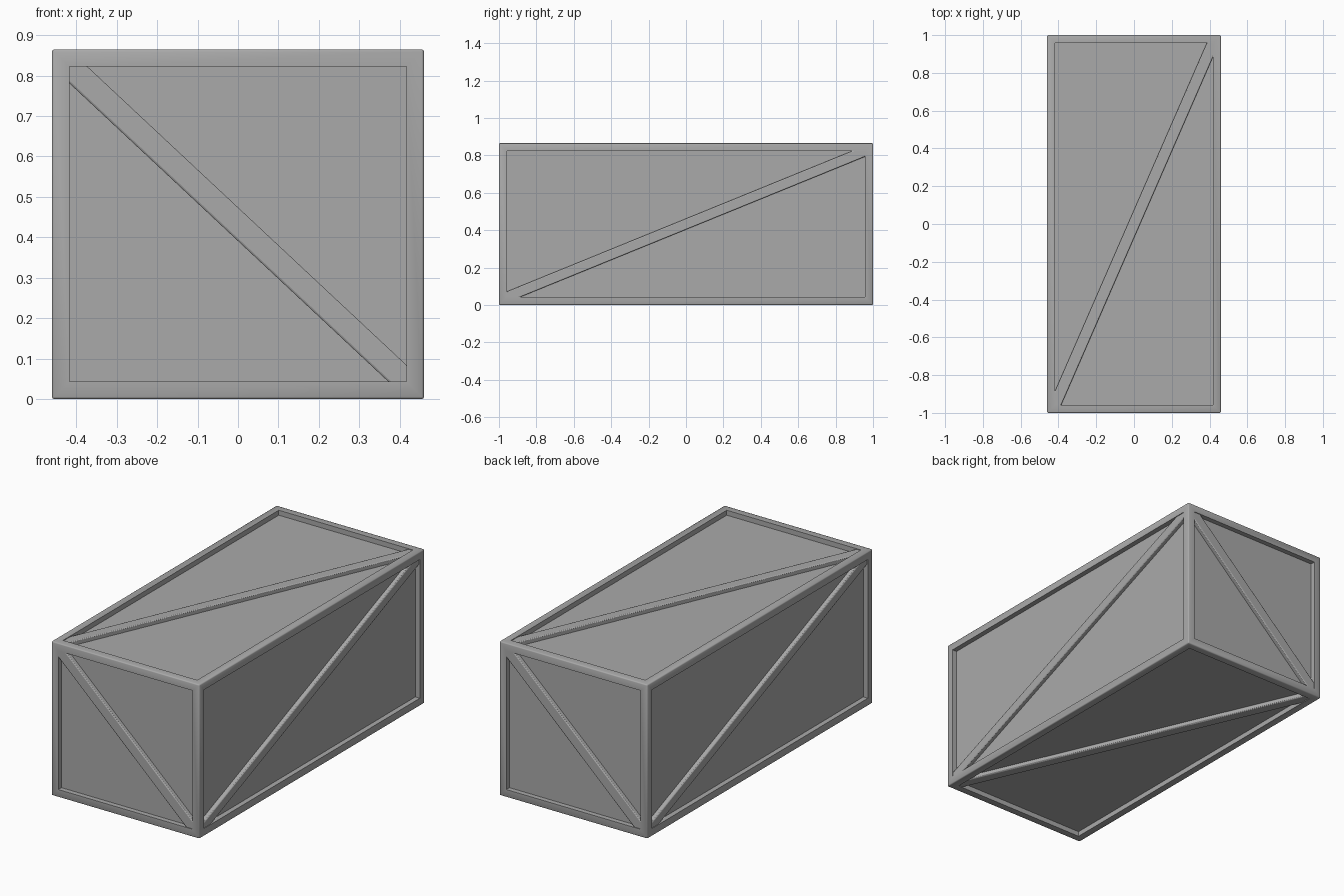
import bpy, bmesh
from mathutils import Vector

if "Cube" in bpy.data.objects:
    bpy.data.objects.remove(bpy.data.objects["Cube"])

HALF = Vector((0.46, 1.0, 0.4325))   # half size of the crate
CENTER = Vector((0, 0, HALF.z))
RIM = 0.043                          # width of the frame around each panel
DEPTH = 0.028                        # how far panels sit below the frame
X, Y, Z = Vector((1, 0, 0)), Vector((0, 1, 0)), Vector((0, 0, 1))

# Dark grey for the whole crate
grey = bpy.data.materials.new("dark_grey")
grey.diffuse_color = (0.4, 0.4, 0.4, 1)
grey.use_nodes = True
grey.node_tree.nodes["Principled BSDF"].inputs["Base Color"].default_value = grey.diffuse_color


def finish(bm, name):
    bmesh.ops.recalc_face_normals(bm, faces=bm.faces[:])
    mesh = bpy.data.meshes.new(name)
    bm.to_mesh(mesh)
    bm.free()
    mesh.materials.append(grey)
    obj = bpy.data.objects.new(name, mesh)
    bpy.context.collection.objects.link(obj)
    return obj


# Crate body: a box with every side inset and pushed in, outer edges rounded smooth
bm = bmesh.new()
bmesh.ops.create_cube(bm, size=2)
for v in bm.verts:
    v.co = Vector([c * h for c, h in zip(v.co, HALF)]) + CENTER
bm.normal_update()
outer_verts = set(bm.verts)
panels = bm.faces[:]
rims = bmesh.ops.inset_individual(bm, faces=panels, thickness=RIM, use_even_offset=True)["faces"]
for face in rims:
    face.smooth = True
for face in bmesh.ops.extrude_discrete_faces(bm, faces=panels)["faces"]:
    face.normal_update()
    bmesh.ops.translate(bm, verts=face.verts[:], vec=face.normal * -DEPTH)
outer = [e for e in bm.edges if all(v in outer_verts for v in e.verts)]
rounded = bmesh.ops.bevel(bm, geom=outer, offset=0.006, segments=2, profile=0.5, affect='EDGES')
for face in rounded["faces"]:
    face.smooth = True
finish(bm, "crate_body")


# Diagonal brace: six-sided outline running from corner (-u, -v) to (u, v)
def brace(name, n, u, v, s, t):
    def half(axis):
        return sum(abs(c) * h for c, h in zip(axis, HALF))
    a, b = half(u) - RIM, half(v) - RIM
    outline = [(-a, -b), (-a + s, -b), (a, b - t), (a, b), (a - s, b), (-a, -b + t)]
    base = CENTER + n * (half(n) - DEPTH)
    bm = bmesh.new()
    face = bm.faces.new([bm.verts.new(base + u * p + v * q) for p, q in outline])
    top = bmesh.ops.extrude_face_region(bm, geom=[face], use_keep_orig=True)["geom"]
    verts = [g for g in top if isinstance(g, bmesh.types.BMVert)]
    bmesh.ops.translate(bm, verts=verts, vec=n * (DEPTH - 0.004))
    # soften the two long upper edges
    long_edges = [e for e in bm.edges if e.calc_length() > 0.5
                  and all(w in verts for w in e.verts)]
    soft = bmesh.ops.bevel(bm, geom=long_edges, offset=0.005, segments=2,
                           profile=0.5, affect='EDGES')
    for f in soft["faces"]:
        f.smooth = True
    finish(bm, name)


brace("front_brace", -Y, -X, Z, 0.045, 0.041)
brace("back_brace", Y, X, Z, 0.045, 0.041)
brace("right_brace", X, Y, Z, 0.072, 0.029)
brace("left_brace", -X, -Y, Z, 0.072, 0.029)
brace("top_brace", Z, X, Y, 0.032, 0.075)
brace("bottom_brace", -Z, -X, Y, 0.032, 0.075)
